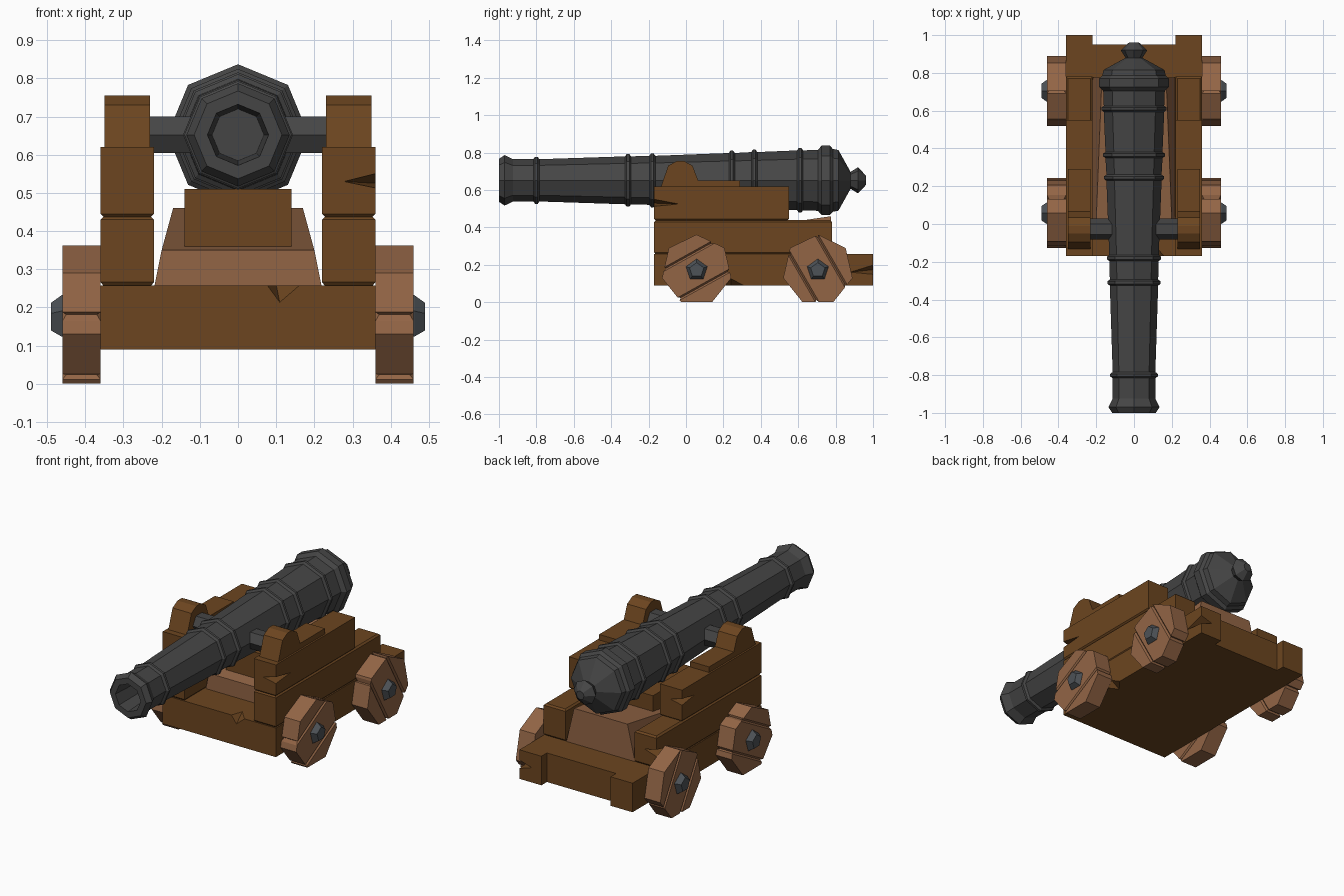
import bpy, bmesh
from math import sin, cos, pi, radians
from mathutils import Vector

if "Cube" in bpy.data.objects:
    bpy.data.objects.remove(bpy.data.objects["Cube"])


def material(name, rgb):
    m = bpy.data.materials.new(name)
    m.diffuse_color = (*rgb, 1)
    m.use_nodes = True
    m.node_tree.nodes["Principled BSDF"].inputs["Base Color"].default_value = m.diffuse_color
    return m


IRON = material("dark_iron", (0.06, 0.06, 0.06))
STEEL = material("hub_iron", (0.075, 0.085, 0.095))
WOOD = material("dark_wood", (0.15, 0.06, 0.014))
LIGHT = material("light_wood", (0.29, 0.13, 0.06))
AXIS = 0.652


def add_object(name, bm, mat=None, mirror=False):
    bmesh.ops.recalc_face_normals(bm, faces=bm.faces)
    me = bpy.data.meshes.new(name)
    bm.to_mesh(me)
    bm.free()
    ob = bpy.data.objects.new(name, me)
    bpy.context.collection.objects.link(ob)
    if mat:
        me.materials.append(mat)
    if mirror:
        ob.modifiers.new("mirror", 'MIRROR')
    return ob


def loft(rings):
    """Skin a list of equal point rings and cap both ends."""
    bm = bmesh.new()
    vs = [[bm.verts.new(p) for p in r] for r in rings]
    n = len(vs[0])
    for a, b in zip(vs, vs[1:]):
        for i in range(n):
            j = (i + 1) % n
            bm.faces.new((a[i], a[j], b[j], b[i]))
    bm.faces.new(vs[0])
    bm.faces.new(vs[-1])
    return bm


def ring_x(x, y, z, r, n, start):
    """Regular polygon facing x."""
    return [(x, y + r * cos(start + 2 * pi * i / n), z + r * sin(start + 2 * pi * i / n))
            for i in range(n)]


def rect(x0, x1, y0, y1, z, d=0.0):
    return [(x0 + d, y0 + d, z), (x1 - d, y0 + d, z), (x1 - d, y1 - d, z), (x0 + d, y1 - d, z)]


# barrel: bore, muzzle swell, banded tapering body, breech and knob
profile = [(-0.8, 0.068), (-1, 0.08), (-1, 0.115), (-0.97, 0.135), (-0.925, 0.113)]
for y, r in [(-0.8, 0.113), (-0.31, 0.128), (-0.18, 0.131),
             (0.245, 0.146), (0.365, 0.151), (0.61, 0.16)]:
    profile += [(y - 0.016, r), (y - 0.007, r + 0.013), (y + 0.007, r + 0.013), (y + 0.016, r)]
profile += [(0.705, 0.163), (0.725, 0.185), (0.77, 0.185), (0.785, 0.168), (0.815, 0.162),
            (0.88, 0.045), (0.92, 0.07), (0.962, 0.025)]
add_object("barrel", loft([[(r * sin(k * pi / 4), y, AXIS + r * cos(k * pi / 4))
                            for k in range(8)] for y, r in profile]), IRON)

# trunnion bar
add_object("trunnion", loft([ring_x(x, -0.027, AXIS, 0.055, 6, 0) for x in (-0.3, 0.3)]), IRON)

# carriage base with rear recess
outline = [(-0.36, -0.17), (0.36, -0.17), (0.36, 1), (0.22, 1),
           (0.22, 0.95), (-0.22, 0.95), (-0.22, 1), (-0.36, 1)]
base = add_object("carriage_base", loft([[(x, y, z) for x, y in outline]
                                         for z in (0.09, 0.257)]), WOOD)

# side planks with chamfered seams
lower = add_object("lower_side_planks", loft(
    [rect(0.22, 0.36, -0.17, 0.78, z, d) for z, d in
     ((0.254, 0.01), (0.266, 0), (0.43, 0), (0.439, 0.01))]), WOOD, True)
upper = add_object("upper_side_planks", loft(
    [rect(0.22, 0.36, -0.17, 0.55, z, d) for z, d in
     ((0.435, 0.01), (0.445, 0), (0.62, 0))]), WOOD, True)

# trunnion blocks on top of the sides
cap = [(-0.135, 0.615), (-0.095, 0.73), (-0.05, 0.755), (-0.01, 0.755), (0.035, 0.73),
       (0.065, 0.652), (0.29, 0.652), (0.29, 0.615)]
add_object("trunnion_blocks", loft([[(x, y, z) for y, z in cap] for x in (0.23, 0.35)]),
           WOOD, True)

# sloping bed between the sides, and the elevation block resting on it
add_object("sloping_bed", loft([[(-0.22, y, 0.25), (0.22, y, 0.25), (w, y, z), (-w, y, z)]
                                for y, w, z in ((0.02, 0.2, 0.35), (0.775, 0.17, 0.46))]), LIGHT)
add_object("elevation_block", loft([rect(-0.14, 0.14, 0.09, 0.5, z) for z in (0.36, 0.51)]), WOOD)


def wheel(name, y, angle):
    """Seven-sided wheel with two V grooves between its three boards."""
    bm = loft([ring_x(x, 0, 0, 0.19, 7, pi / 2) for x in (0.36, 0.46)])
    d = Vector((0, cos(angle), sin(angle)))
    n = Vector((0, -d.z, d.y))
    for off in (-0.088, 0.088):
        for step in (-0.009, 0.009, 0):
            cut = bmesh.ops.bisect_plane(bm, geom=bm.verts[:] + bm.edges[:] + bm.faces[:],
                                         plane_co=n * (off + step), plane_no=n)
        for v in cut["geom_cut"]:
            if isinstance(v, bmesh.types.BMVert):
                v.co.x += 0.01 if v.co.x < 0.41 else -0.01
                v.co -= d * (0.012 if v.co.dot(d) > 0 else -0.012)
    bmesh.ops.translate(bm, verts=bm.verts, vec=(0, y, 0.172))
    add_object(name, bm, LIGHT, True)


# wheels and hub caps, mirrored to the left
for label, y, angle in (("front", 0.057, 29), ("rear", 0.705, -60)):
    wheel(label + "_wheels", y, radians(angle))
    add_object(label + "_hubs", loft([ring_x(x, y, 0.172, r, 5, pi / 2)
                                      for x, r in ((0.4, 0.06), (0.462, 0.06), (0.49, 0.04))]),
               STEEL, True)

# splintered nicks cut into the timber
nicks = [
    [(.37, -.18, .555), (.37, -.18, .51), (.365, -.03, .525), (.275, -.175, .53)],
    [(.37, 1.01, .145), (.37, 1.01, .205), (.365, .87, .16), (.28, 1.005, .175)],
    [(.37, .2, .08), (.37, .34, .08), (.365, .24, .13), (.3, .24, .085)],
    [(.07, -.18, .262), (.175, -.18, .262), (.11, -.175, .21), (.1, -.1, .26)],
    [(-.37, .56, .53), (-.37, .56, .575), (-.365, .43, .55), (-.28, .555, .55)],
    [(-.37, .79, .32), (-.37, .79, .37), (-.365, .66, .34), (-.28, .785, .35)],
]
bm = bmesh.new()
for pts in nicks:
    v = [bm.verts.new(p) for p in pts]
    for a, b, c in ((0, 1, 2), (0, 1, 3), (1, 2, 3), (0, 2, 3)):
        bm.faces.new((v[a], v[b], v[c]))
cutter = add_object("nick_cutter", bm)
cutter.hide_render = True
cutter.hide_viewport = True
for ob in (base, lower, upper):
    m = ob.modifiers.new("nicks", 'BOOLEAN')
    m.object = cutter
    m.operation = 'DIFFERENCE'
    m.solver = 'EXACT'
